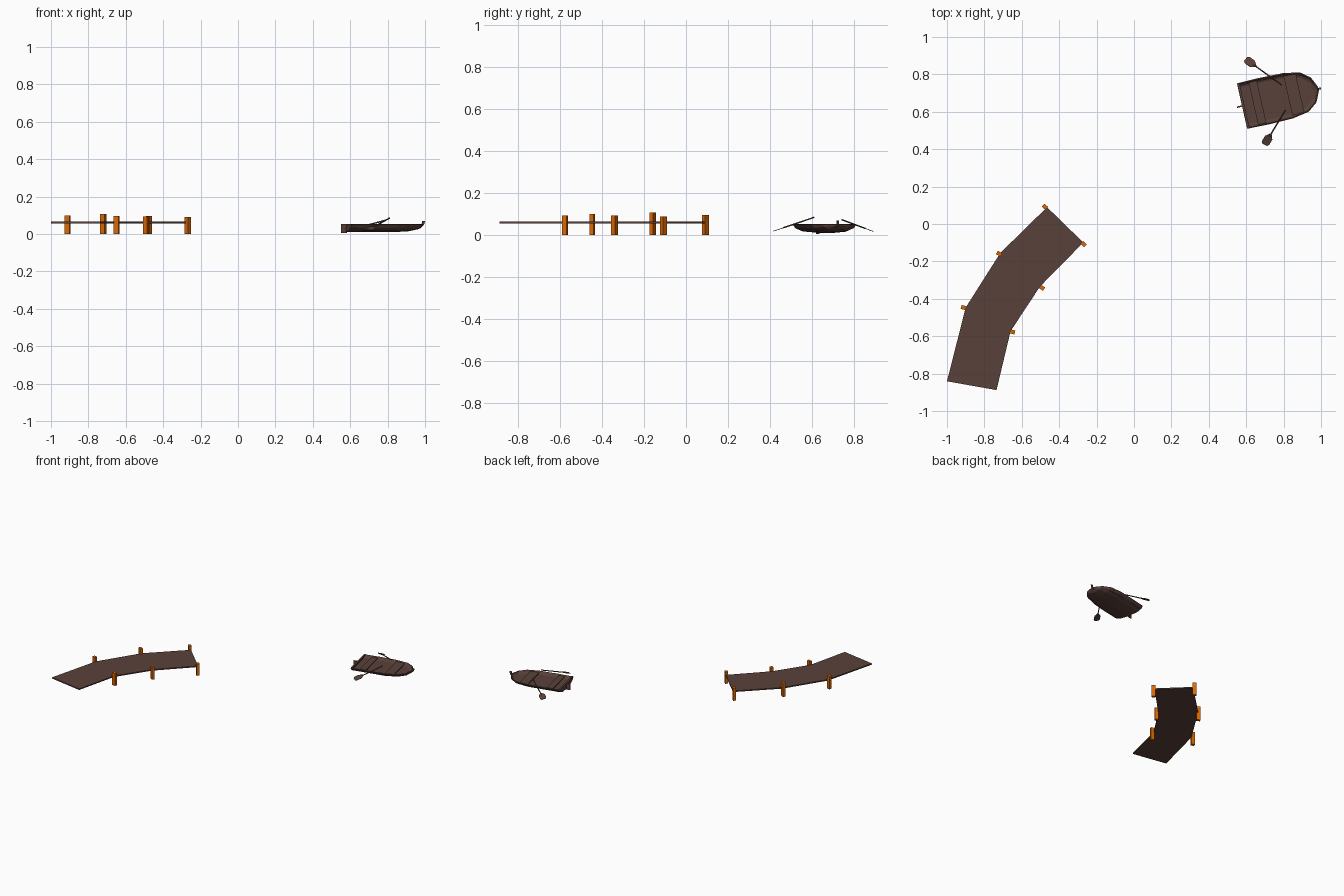
import bpy, bmesh, math
from mathutils import Vector, Matrix

if "Cube" in bpy.data.objects:
    bpy.data.objects.remove(bpy.data.objects["Cube"])


def material(name, rgb):
    m = bpy.data.materials.new(name)
    m.diffuse_color = (*rgb, 1)
    m.use_nodes = True
    m.node_tree.nodes["Principled BSDF"].inputs["Base Color"].default_value = m.diffuse_color
    return m


BROWN = material("weathered brown wood", (0.101, 0.053, 0.042))
ORANGE = material("orange post wood", (0.70, 0.135, 0.001))


def finish(name, bm, mat, matrix=None):
    bmesh.ops.recalc_face_normals(bm, faces=bm.faces[:])
    me = bpy.data.meshes.new(name)
    bm.to_mesh(me)
    bm.free()
    me.materials.append(mat)
    ob = bpy.data.objects.new(name, me)
    bpy.context.collection.objects.link(ob)
    if matrix:
        ob.matrix_world = matrix
    return ob


def box(name, size, centre, mat, matrix=Matrix(), angle=0):
    bm = bmesh.new()
    bmesh.ops.create_cube(bm, size=1, matrix=Matrix.Diagonal((*size, 1)))
    return finish(name, bm, mat, matrix @ Matrix.Translation(centre) @ Matrix.Rotation(angle, 4, 'Z'))


def prism(name, points, offset, mat, matrix=None):
    bm = bmesh.new()
    f = bm.faces.new([bm.verts.new(p) for p in points])
    ext = bmesh.ops.extrude_face_region(bm, geom=[f])
    bmesh.ops.translate(bm, vec=offset, verts=[v for v in ext["geom"] if isinstance(v, bmesh.types.BMVert)])
    return finish(name, bm, mat, matrix)


def mirrored(edge):
    return edge + [(u, -w) for u, w in reversed(edge)]


# Bent dock deck: three straight lengths
left = [(-1.0, -0.841), (-0.90, -0.447), (-0.715, -0.155), (-0.465, 0.09)]
right = [(-0.735, -0.888), (-0.66, -0.573), (-0.503, -0.335), (-0.271, -0.099)]
bm = bmesh.new()
rings = []
for a, b in zip(left, right):
    rings.append([bm.verts.new(p) for p in ((*a, 0.057), (*b, 0.057), (*b, 0.066), (*a, 0.066))])
for r, s in zip(rings, rings[1:]):
    for i in range(4):
        j = (i + 1) % 4
        bm.faces.new((r[i], r[j], s[j], s[i]))
bm.faces.new(rings[0])
bm.faces.new(rings[-1])
finish("dock_deck", bm, BROWN)

# Dock posts: x, y, height, heading in degrees
posts = [(-0.911, -0.447, 0.10, -16), (-0.721, -0.159, 0.108, -30), (-0.476, 0.092, 0.097, -42),
         (-0.650, -0.577, 0.095, -14), (-0.492, -0.341, 0.093, -33), (-0.269, -0.107, 0.09, -45)]
for i, (x, y, h, a) in enumerate(posts):
    box(f"dock_post_{i+1}", (0.027, 0.021, h), (x, y, h / 2), ORANGE, angle=math.radians(a))

# Boat frame: local x runs from stern to bow
BOAT = Matrix.Translation((0.58, 0.631, 0)) @ Matrix.Rotation(math.radians(12.7), 4, 'Z')
TOP = 0.052

# Hull: lofted sections given as (distance, half width, keel height)
sections = [(0.0, 0.122, 0.014), (0.12, 0.124, 0.013), (0.25, 0.121, 0.013),
            (0.338, 0.105, 0.018), (0.388, 0.066, 0.028), (0.413, 0.01, 0.044)]
half = [(1, 1), (0.9, 0.55), (0.62, 0.18)]
profile = half + [(0, 0)] + [(-w, h) for w, h in reversed(half)]
bm = bmesh.new()
rows = [[bm.verts.new((u, w * hw, k + h * (TOP - k))) for w, h in profile] for u, hw, k in sections]
for r, s in zip(rows, rows[1:]):
    for i in range(len(profile) - 1):
        bm.faces.new((r[i], r[i + 1], s[i + 1], s[i]))
bm.faces.new(rows[0])
bm.faces.new(rows[-1])
hull = finish("boat_hull", bm, BROWN, BOAT)
mod = hull.modifiers.new("planking", 'SOLIDIFY')
mod.thickness = 0.007
mod.offset = 0

# Floor, seats, stern board, rudder
floor = mirrored([(0.005, 0.108), (0.25, 0.108), (0.335, 0.088), (0.378, 0.05)])
prism("boat_floor", [(u, w, 0.029) for u, w in floor], (0, 0, 0.005), BROWN, BOAT)
for name, u, w, d in (("stern_seat", 0.082, 0.236, 0.045), ("middle_seat", 0.282, 0.214, 0.066)):
    box(name, (d, w, 0.006), (u, 0, 0.043), BROWN, BOAT)
box("stern_board", (0.012, 0.246, 0.008), (0.005, 0, 0.05), BROWN, BOAT)
box("rudder", (0.032, 0.008, 0.047), (-0.014, 0, 0.029), BROWN, BOAT)

# Stem post curling up at the bow
stem = [(0.395, 0.034), (0.411, 0.044), (0.416, 0.069), (0.430, 0.069), (0.424, 0.05), (0.403, 0.030)]
prism("stem_post", [(u, -0.005, z) for u, z in stem], (0, 0.01, 0), BROWN, BOAT)


# Oars: blade tip to handle, blade lying level along the boat
def oar(side, tip, handle):
    tip, handle = Vector(tip), Vector(handle)
    n = (handle - tip).length
    x = (handle - tip).normalized()
    z = Vector((1, 0, 0)).cross(x).normalized()
    m = Matrix((x, z.cross(x), z)).transposed().to_4x4()
    m.translation = tip
    bm = bmesh.new()
    bmesh.ops.create_cone(bm, cap_ends=True, segments=6, radius1=0.0038, radius2=0.0038, depth=n - 0.05,
                          matrix=Matrix.Translation(((n + 0.05) / 2, 0, 0)) @ Matrix.Rotation(math.pi / 2, 4, 'Y'))
    finish(side + "_oar_shaft", bm, BROWN, m)
    blade = mirrored([(0, 0.014), (0.012, 0.022), (0.045, 0.022), (0.068, 0.006)])
    prism(side + "_oar_blade", [(u, w, -0.0015) for u, w in blade], (0, 0, 0.003), BROWN, m)


oar("left", (0.597, 0.882, 0.022), (0.79, 0.743, 0.074))
oar("right", (0.698, 0.424, 0.022), (0.81, 0.61, 0.085))
